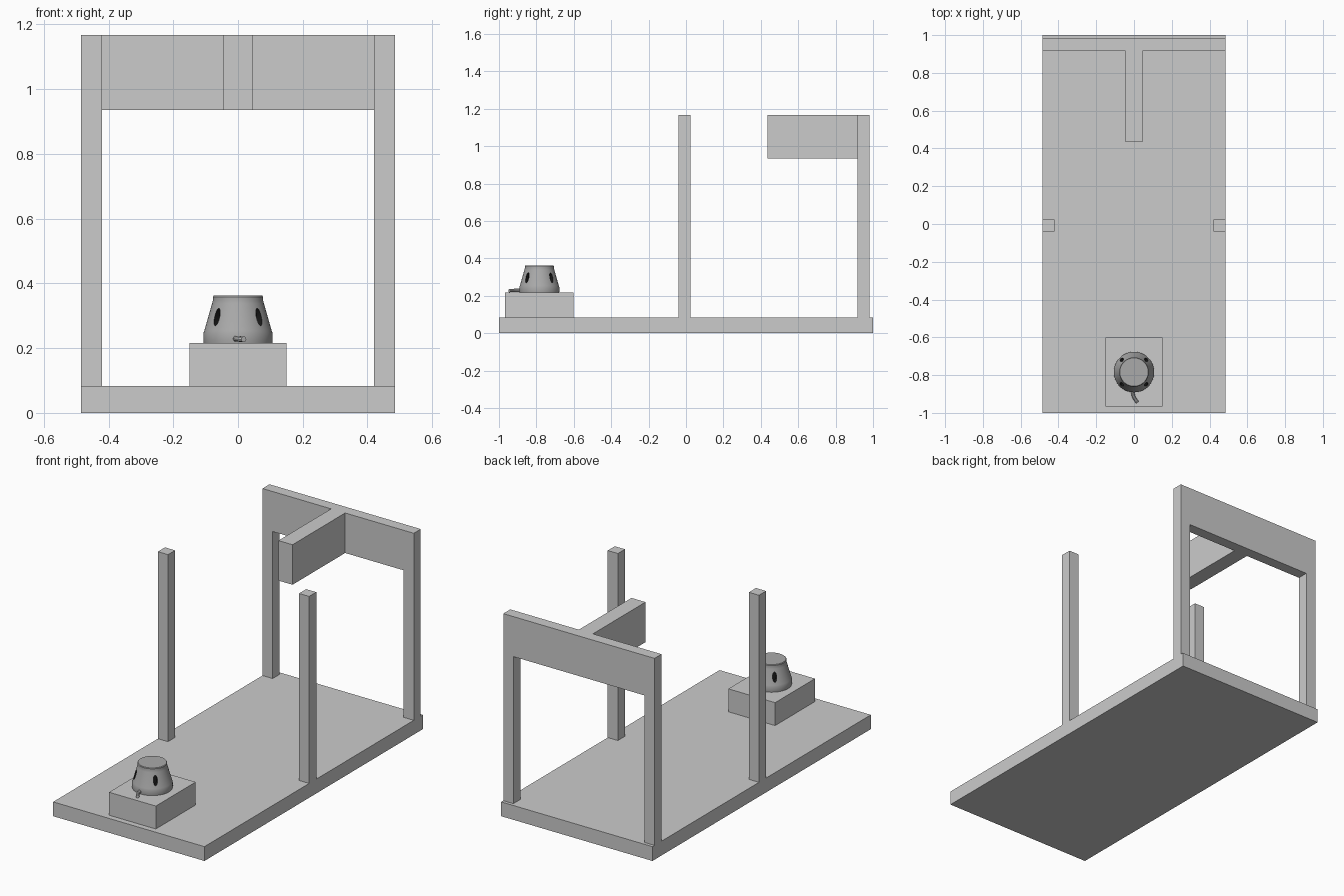
import bpy, bmesh, math
from mathutils import Matrix, Vector

if "Cube" in bpy.data.objects:
    bpy.data.objects.remove(bpy.data.objects["Cube"])


def make_object(name, bm):
    bmesh.ops.recalc_face_normals(bm, faces=bm.faces)
    mesh = bpy.data.meshes.new(name)
    bm.to_mesh(mesh)
    bm.free()
    obj = bpy.data.objects.new(name, mesh)
    bpy.context.collection.objects.link(obj)
    return obj


def box(name, x, y, z):
    bm = bmesh.new()
    bmesh.ops.create_cube(bm, size=1)
    for v in bm.verts:
        v.co = Vector(r[0] if c < 0 else r[1] for c, r in zip(v.co, (x, y, z)))
    return make_object(name, bm)


def activate(obj):
    bpy.ops.object.select_all(action='DESELECT')
    obj.select_set(True)
    bpy.context.view_layer.objects.active = obj


def boolean(obj, tool, operation):
    mod = obj.modifiers.new("boolean", 'BOOLEAN')
    mod.object, mod.operation, mod.solver = tool, operation, 'EXACT'
    mod.material_mode = 'TRANSFER'
    activate(obj)
    bpy.ops.object.modifier_apply(modifier=mod.name)
    bpy.data.objects.remove(tool)


def smooth(obj):
    activate(obj)
    bpy.ops.object.shade_smooth_by_angle(angle=math.radians(30))


W, IN, FLOOR, TOP = 0.485, 0.42, 0.083, 1.167
CY = -0.784

# Base slab, pedestal and the two middle posts
box("base_slab", (-W, W), (-1, 1), (0, FLOOR))
box("pedestal", (-0.15, 0.15), (-0.967, -0.602), (FLOOR, 0.216))
box("left_post", (-W, -IN), (-0.041, 0.024), (FLOOR, TOP))
box("right_post", (IN, W), (-0.041, 0.024), (FLOOR, TOP))

# Rear portal frame: extruded outline with the forward arm joined on
outline = [(-W, FLOOR), (-IN, FLOOR), (-IN, 0.935), (IN, 0.935),
           (IN, FLOOR), (W, FLOOR), (W, TOP), (-W, TOP)]
bm = bmesh.new()
face = bm.faces.new([bm.verts.new((x, 0.917, z)) for x, z in outline])
ext = bmesh.ops.extrude_face_region(bm, geom=[face])
bmesh.ops.translate(bm, vec=(0, 0.064, 0),
                    verts=[g for g in ext["geom"] if isinstance(g, bmesh.types.BMVert)])
frame = make_object("rear_frame", bm)
boolean(frame, box("arm", (-0.045, 0.045), (0.435, 0.94), (0.935, TOP)), 'UNION')

# Lamp-like housing: turned profile
profile = [(0.106, 0.216), (0.107, 0.225), (0.107, 0.246), (0.104, 0.254),
           (0.080, 0.338), (0.078, 0.346), (0.078, 0.358), (0.075, 0.362)]
N = 64
bm = bmesh.new()
rings = [[bm.verts.new((r * math.cos(2 * math.pi * i / N),
                        CY + r * math.sin(2 * math.pi * i / N), z))
          for i in range(N)] for r, z in profile]
for a, b in zip(rings, rings[1:]):
    for i in range(N):
        j = (i + 1) % N
        bm.faces.new((a[i], a[j], b[j], b[i]))
bm.faces.new(rings[0])
bm.faces.new(rings[-1])
housing = make_object("housing", bm)

# Four dark oval vents cut around the housing
dark = bpy.data.materials.new("vent_dark")
dark.diffuse_color = (0.01, 0.01, 0.01, 1)
dark.use_nodes = True
dark.node_tree.nodes["Principled BSDF"].inputs["Base Color"].default_value = dark.diffuse_color
grey = bpy.data.materials.new("housing_grey")
grey.diffuse_color = (0.4, 0.4, 0.4, 1)
grey.use_nodes = True
grey.node_tree.nodes["Principled BSDF"].inputs["Base Color"].default_value = grey.diffuse_color
housing.data.materials.append(grey)
bm = bmesh.new()
for k in range(4):
    m = (Matrix.Translation((0, CY, 0.296))
         @ Matrix.Rotation(math.radians(45 + 90 * k), 4, 'Z')
         @ Matrix.Translation((0.1, 0, 0))
         @ Matrix.Rotation(math.radians(90), 4, 'Y')
         @ Matrix.Diagonal((0.027, 0.011, 1, 1)))
    bmesh.ops.create_cone(bm, cap_ends=True, segments=24, radius1=1, radius2=1,
                          depth=0.06, matrix=m)
cutter = make_object("vent_cutter", bm)
cutter.data.materials.append(dark)
boolean(housing, cutter, 'DIFFERENCE')
smooth(housing)

# Short bent cable stub at the front
curve = bpy.data.curves.new("cable", 'CURVE')
curve.dimensions = '3D'
curve.bevel_depth, curve.bevel_resolution, curve.use_fill_caps = 0.009, 3, True
spline = curve.splines.new('BEZIER')
points = [(-0.008, -0.87, 0.229), (-0.002, -0.912, 0.229), (0.018, -0.945, 0.227)]
spline.bezier_points.add(len(points) - 1)
for p, co in zip(spline.bezier_points, points):
    p.co = co
    p.handle_left_type = p.handle_right_type = 'AUTO'
cable = bpy.data.objects.new("cable", curve)
bpy.context.collection.objects.link(cable)
activate(cable)
bpy.ops.object.convert(target='MESH')
smooth(bpy.context.view_layer.objects.active)
